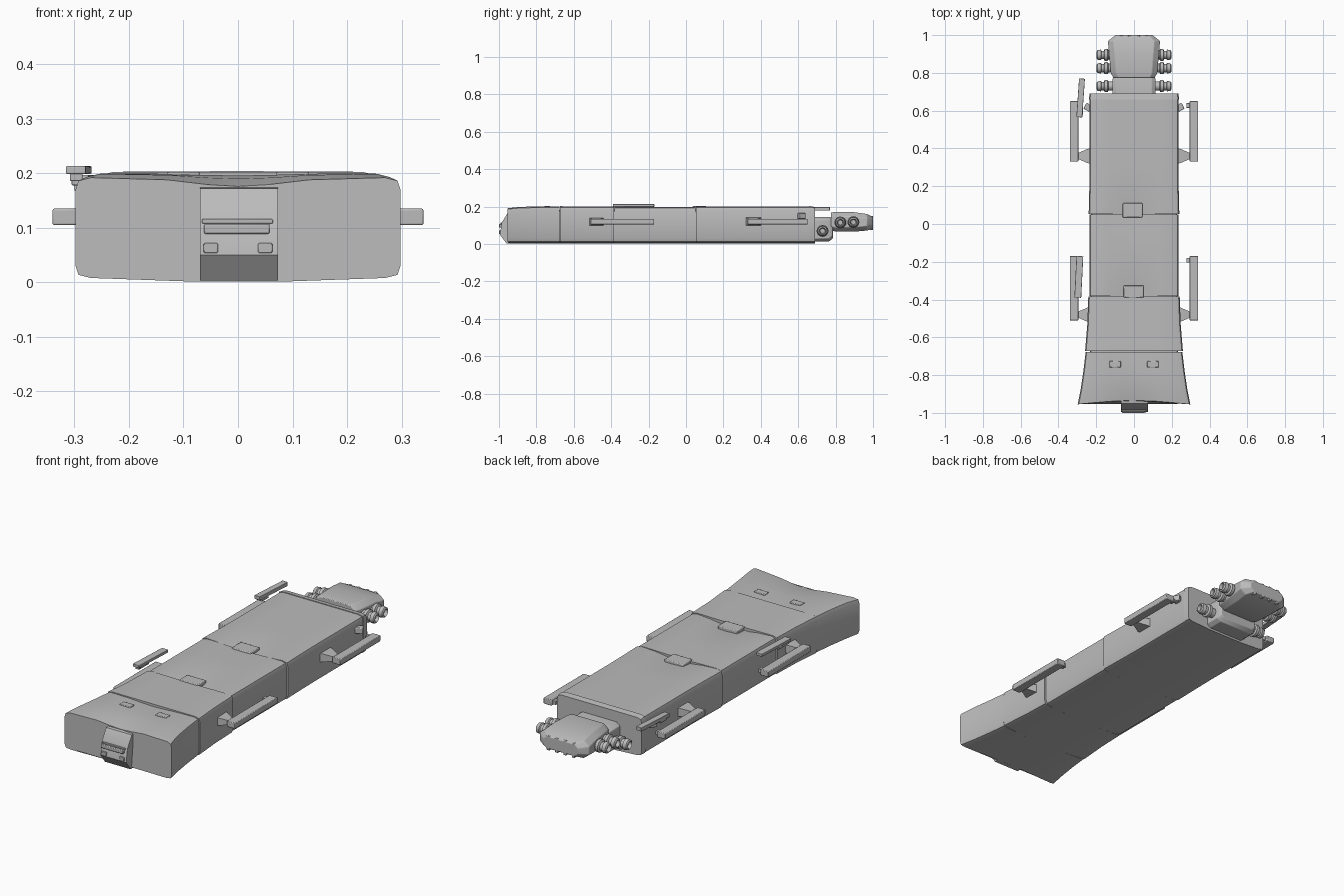
import bpy, bmesh, math
from mathutils import Vector, Matrix

if "Cube" in bpy.data.objects:
    bpy.data.objects.remove(bpy.data.objects["Cube"])

grey = bpy.data.materials.new("plain_grey")
grey.diffuse_color = (0.5, 0.5, 0.5, 1)
grey.use_nodes = True
grey.node_tree.nodes["Principled BSDF"].inputs["Base Color"].default_value = grey.diffuse_color


def finish(name, bm, bevel=0.0, smooth=True):
    bmesh.ops.recalc_face_normals(bm, faces=bm.faces[:])
    mesh = bpy.data.meshes.new(name)
    bm.to_mesh(mesh)
    bm.free()
    ob = bpy.data.objects.new(name, mesh)
    bpy.context.collection.objects.link(ob)
    mesh.materials.append(grey)
    if bevel:
        mod = ob.modifiers.new("edge", "BEVEL")
        mod.width, mod.segments, mod.limit_method = bevel, 2, "ANGLE"
    if smooth:
        bpy.ops.object.select_all(action="DESELECT")
        ob.select_set(True)
        bpy.context.view_layer.objects.active = ob
        bpy.ops.object.shade_smooth_by_angle(angle=math.radians(35))
    return ob


def loft(name, rings, bevel=0.0):
    bm = bmesh.new()
    loops = [[bm.verts.new(p) for p in r] for r in rings]
    n = len(loops[0])
    for a, b in zip(loops, loops[1:]):
        for i in range(n):
            bm.faces.new((a[i], a[(i + 1) % n], b[(i + 1) % n], b[i]))
    bm.faces.new(loops[0])
    bm.faces.new(loops[-1])
    return finish(name, bm, bevel)


def box(name, x, y, z, bevel=0.0, turn=0.0):
    bm = bmesh.new()
    bmesh.ops.create_cube(bm, size=1)
    bmesh.ops.scale(bm, vec=(x[1] - x[0], y[1] - y[0], z[1] - z[0]), verts=bm.verts)
    bmesh.ops.rotate(bm, matrix=Matrix.Rotation(turn, 3, "Z"), verts=bm.verts)
    bmesh.ops.translate(bm, vec=[sum(a) / 2 for a in (x, y, z)], verts=bm.verts)
    return finish(name, bm, bevel)


def hull_ring(y, w, top, dip=0.0, bow=0.0, base=0.008):
    """Rounded box section; dip lowers the middle of the roof, bow pulls the middle back."""
    r = 0.014
    half = [(0.0, top - dip), (0.055, top - dip * 0.8), (0.13, top - dip * 0.25), (w - 2 * r, top),
            (w - 0.4 * r, top - 0.4 * r), (w, top - 1.6 * r), (w, base + 1.6 * r),
            (w - 0.4 * r, base + 0.4 * r), (w - 2 * r, base), (0.1, base - 0.006), (0.0, base - 0.006)]
    pts = half + [(-x, z) for x, z in half[-2:0:-1]]
    return [(x, y + bow * (1 - (abs(x) / w) ** 2), z) for x, z in pts]


# Hull segments with narrow seams between them
loft("bow_hull", [hull_ring(-0.955, 0.298, 0.192, 0.016, 0.02), hull_ring(-0.88, 0.283, 0.199, 0.009, 0.012),
                  hull_ring(-0.78, 0.268, 0.2, 0.004), hull_ring(-0.677, 0.256, 0.2, 0.008)])
loft("fore_hull", [hull_ring(-0.673, 0.259, 0.202), hull_ring(-0.53, 0.247, 0.201),
                   hull_ring(-0.385, 0.242, 0.201, 0.002)])
loft("middle_hull", [hull_ring(-0.381, 0.235, 0.199, 0.02), hull_ring(-0.27, 0.235, 0.199, 0.004),
                     hull_ring(-0.1, 0.235, 0.199), hull_ring(0.05, 0.235, 0.199, 0.004)])
loft("aft_hull", [hull_ring(0.054, 0.24, 0.2, 0.018), hull_ring(0.17, 0.237, 0.2, 0.004),
                  hull_ring(0.3, 0.235, 0.2), hull_ring(0.66, 0.235, 0.2)])
loft("seam_core", [hull_ring(-0.9, 0.24, 0.17), hull_ring(-0.6, 0.23, 0.185), hull_ring(0.65, 0.228, 0.185)])
loft("stern_lip", [hull_ring(0.66, 0.238, 0.203), hull_ring(0.69, 0.236, 0.198)])

# Roof and belly hatches at the seams
box("aft_roof_hatch", (-0.06, 0.045), (0.035, 0.11), (0.15, 0.202), 0.004)
box("fore_roof_hatch", (-0.055, 0.05), (-0.39, -0.325), (0.15, 0.204), 0.004)
for s in (-1, 1):
    box("bow_roof_panel", sorted((s * 0.07, s * 0.13)), (-0.76, -0.725), (0.18, 0.202), 0.003)

# Bow block with a slanted face, slots and sensor squares
prof = [(-0.90, 0.003), (-0.96, 0.003), (-0.995, 0.05), (-0.985, 0.115), (-0.95, 0.172), (-0.90, 0.180)]
loft("bow_block", [[(x, y, z) for y, z in prof] for x in (-0.07, 0.073)])
box("bow_upper_bar", (-0.062, 0.058), (-1.0, -0.96), (0.089, 0.107), 0.003)
box("bow_lower_bar", (-0.066, 0.064), (-0.992, -0.95), (0.108, 0.116), 0.002)
for x in (-0.05, 0.05):
    box("bow_sensor", (x - 0.013, x + 0.013), (-0.999, -0.96), (0.054, 0.072), 0.002)

# Side rails on tapered struts
for s in (-1, 1):
    for y0, y1 in ((0.33, 0.65), (-0.51, -0.17)):
        box("side_rail", sorted((s * 0.295, s * 0.34)), (y0, y1), (0.105, 0.135), 0.003)
        yc = y0 + 0.03
        rings = []
        for x, h, v in ((0.22, 0.045, 0.022), (0.25, 0.036, 0.02), (0.30, 0.014, 0.009)):
            rings.append([(s * x, yc + a * h, 0.12 + b * v) for a, b in ((-1, -1), (1, -1), (1, 1), (-1, 1))])
        loft("rail_strut", rings)
        box("rail_tip", sorted((s * 0.278, s * 0.3)), (y1 - 0.035, y1 - 0.01), (0.11, 0.13), 0.002)

# Raised rails on the left side
box("left_fore_bar", (-0.31, -0.274), (-0.39, -0.17), (0.199, 0.213), 0.002, -0.05)
box("left_fore_bar_foot", (-0.308, -0.285), (-0.38, -0.30), (0.186, 0.2), 0.002)
box("left_aft_bar", (-0.298, -0.267), (0.565, 0.77), (0.178, 0.197), 0.002, -0.07)
box("left_aft_bar_foot", (-0.3, -0.27), (0.58, 0.63), (0.168, 0.18), 0.002)
for s in (-1, 1):
    box("stern_side_fitting", sorted((s * 0.225, s * 0.262)), (0.6, 0.635), (0.135, 0.165), 0.004, s * 0.5)


# Engine neck and chamfered engine head
def cut_ring(y, w, z0, z1, c):
    half = [(w - c, z1), (w, z1 - c * 0.8), (w, z0 + c * 0.8), (w - c, z0)]
    return [(x, y, z) for x, z in half + [(-x, z) for x, z in half[::-1]]]


loft("engine_neck", [cut_ring(0.67, 0.115, 0.012, 0.145, 0.02), cut_ring(0.765, 0.115, 0.014, 0.145, 0.02),
                     cut_ring(0.785, 0.105, 0.03, 0.14, 0.02)], 0.003)
loft("engine_head", [cut_ring(0.775, 0.11, 0.075, 0.168, 0.025), cut_ring(0.80, 0.123, 0.066, 0.172, 0.028),
                     cut_ring(0.90, 0.132, 0.066, 0.170, 0.03), cut_ring(0.968, 0.138, 0.072, 0.16, 0.03),
                     cut_ring(1.0, 0.098, 0.085, 0.145, 0.02)], 0.003)
for x in (-0.07, -0.023, 0.023, 0.07):
    box("stern_rib", (x - 0.008, x + 0.008), (0.98, 1.0), (0.075, 0.15), 0.003)


# Turned side thrusters with hollow ends
def thruster(s, y, z):
    prof = [(0.09, 0.024), (0.135, 0.024), (0.14, 0.032), (0.155, 0.032), (0.16, 0.022), (0.172, 0.022),
            (0.176, 0.028), (0.193, 0.025), (0.198, 0.018), (0.182, 0.013)]
    rings = [[(s * x, y + r * math.cos(t * math.pi / 8), z + r * math.sin(t * math.pi / 8))
              for t in range(16)] for x, r in prof]
    loft("side_thruster", rings)


for s in (-1, 1):
    for y, z in ((0.73, 0.07), (0.825, 0.115), (0.895, 0.117)):
        thruster(s, y, z)
